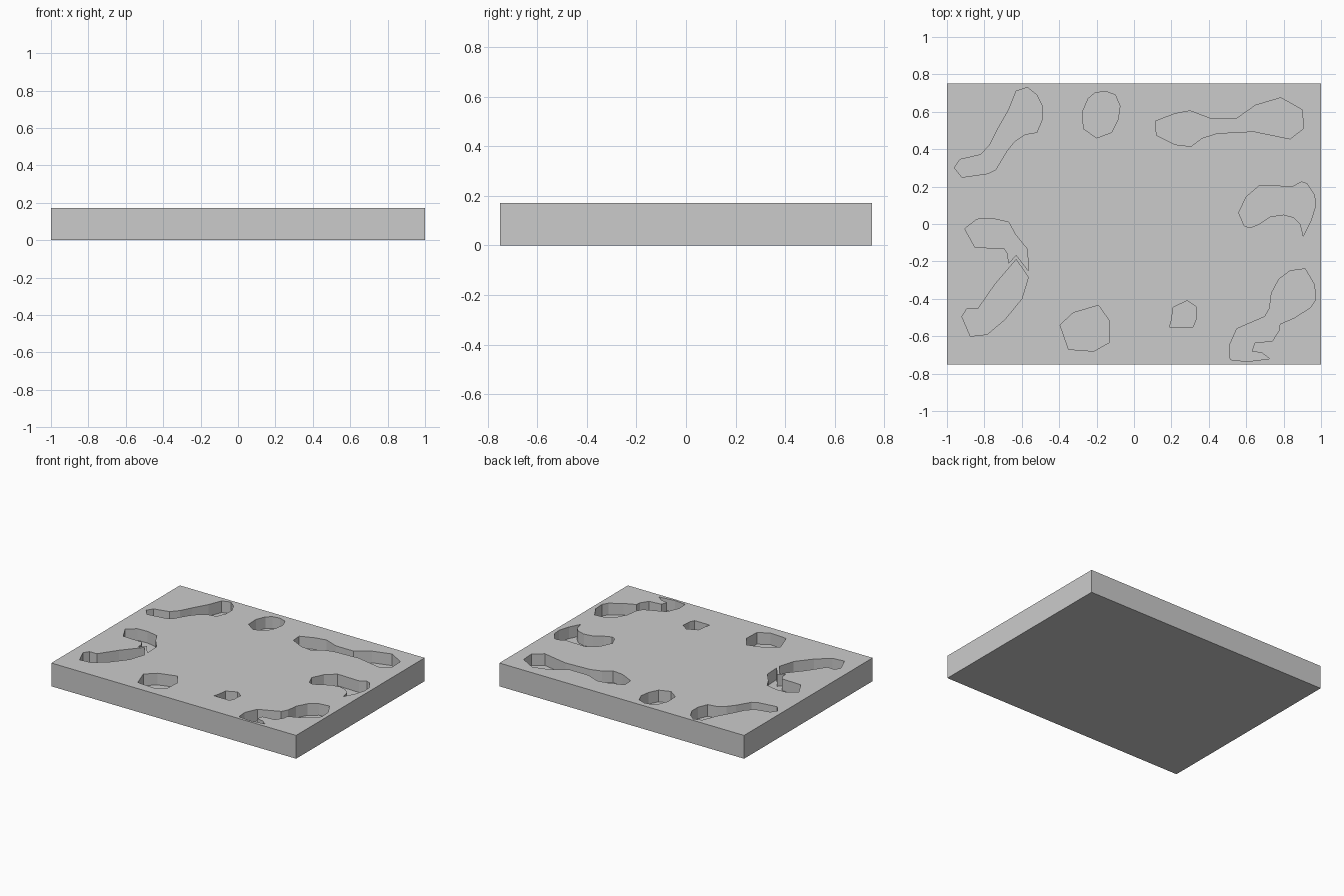
import bpy, bmesh

HEIGHT, DEPTH = 0.172, 0.086


def prism(name, outline, z0, z1):
    """Extrude a closed outline from z0 up to z1."""
    bm = bmesh.new()
    face = bm.faces.new([bm.verts.new((x, y, z0)) for x, y in outline])
    ext = bmesh.ops.extrude_face_region(bm, geom=[face], use_keep_orig=True)
    top = [v for v in ext["geom"] if isinstance(v, bmesh.types.BMVert)]
    bmesh.ops.translate(bm, verts=top, vec=(0, 0, z1 - z0))
    bmesh.ops.recalc_face_normals(bm, faces=bm.faces)
    mesh = bpy.data.meshes.new(name)
    bm.to_mesh(mesh)
    bm.free()
    obj = bpy.data.objects.new(name, mesh)
    bpy.context.collection.objects.link(obj)
    return obj


# Rectangular slab
slab = prism("slab", [(-1, -.75), (1, -.75), (1, .75), (-1, .75)], 0, HEIGHT)


def pocket(name, outline):
    """Sink a flat-bottomed pocket into the slab's top."""
    cutter = prism(name + "_cutter", outline, HEIGHT - DEPTH, HEIGHT + 0.1)
    cutter.hide_render = True
    mod = slab.modifiers.new(name, 'BOOLEAN')
    mod.operation, mod.solver, mod.object = 'DIFFERENCE', 'EXACT', cutter
    bpy.context.view_layer.objects.active = slab
    bpy.ops.object.modifier_apply(modifier=name)
    bpy.data.objects.remove(cutter)


# Back row of pockets
pocket("back_left_pocket", [
    (-.57, .73), (-.52, .69), (-.49, .63), (-.49, .56), (-.52, .49), (-.58, .48),
    (-.64, .44), (-.68, .39), (-.74, .29), (-.78, .27), (-.92, .25), (-.96, .30),
    (-.93, .345), (-.82, .37), (-.77, .425), (-.73, .505), (-.67, .61), (-.63, .71)])
pocket("back_oval_pocket", [
    (-.155, .71), (-.10, .69), (-.075, .63), (-.085, .56), (-.12, .49), (-.20, .46),
    (-.27, .51), (-.275, .60), (-.245, .67), (-.21, .70)])
pocket("back_right_pocket", [
    (.115, .55), (.22, .59), (.30, .605), (.405, .565), (.55, .565), (.65, .635),
    (.785, .675), (.90, .61), (.905, .51), (.835, .455), (.64, .495), (.445, .485),
    (.365, .46), (.305, .415), (.22, .425), (.12, .475)])

# Side pockets
pocket("right_pocket", [
    (.56, .06), (.60, .145), (.67, .205), (.85, .20), (.895, .225), (.925, .215),
    (.965, .155), (.97, .095), (.945, .015), (.905, -.065), (.89, 0), (.855, .035),
    (.80, .05), (.73, .04), (.67, 0), (.62, -.02), (.59, -.01)])
pocket("left_upper_pocket", [
    (-.905, -.025), (-.84, .025), (-.76, .03), (-.67, .01), (-.635, -.055),
    (-.57, -.135), (-.565, -.25), (-.63, -.165), (-.67, -.21), (-.675, -.16),
    (-.695, -.13), (-.85, -.125)])
pocket("left_lower_pocket", [
    (-.63, -.19), (-.565, -.285), (-.60, -.40), (-.69, -.51), (-.785, -.59),
    (-.875, -.60), (-.92, -.495), (-.895, -.455), (-.835, -.455), (-.745, -.325)])

# Front row of pockets
pocket("front_hex_pocket", [
    (-.19, -.435), (-.13, -.52), (-.135, -.635), (-.215, -.68), (-.35, -.67),
    (-.395, -.54), (-.325, -.475)])
pocket("front_small_pocket", [
    (.285, -.41), (.335, -.445), (.33, -.515), (.315, -.55), (.19, -.55),
    (.20, -.515), (.21, -.445)])
pocket("front_right_pocket", [
    (.915, -.24), (.965, -.325), (.97, -.405), (.945, -.445), (.86, -.50),
    (.78, -.535), (.775, -.57), (.74, -.625), (.645, -.635), (.63, -.68),
    (.685, -.69), (.725, -.72), (.605, -.735), (.515, -.725), (.51, -.65),
    (.55, -.56), (.70, -.495), (.725, -.45), (.735, -.37), (.775, -.295), (.835, -.25)])
